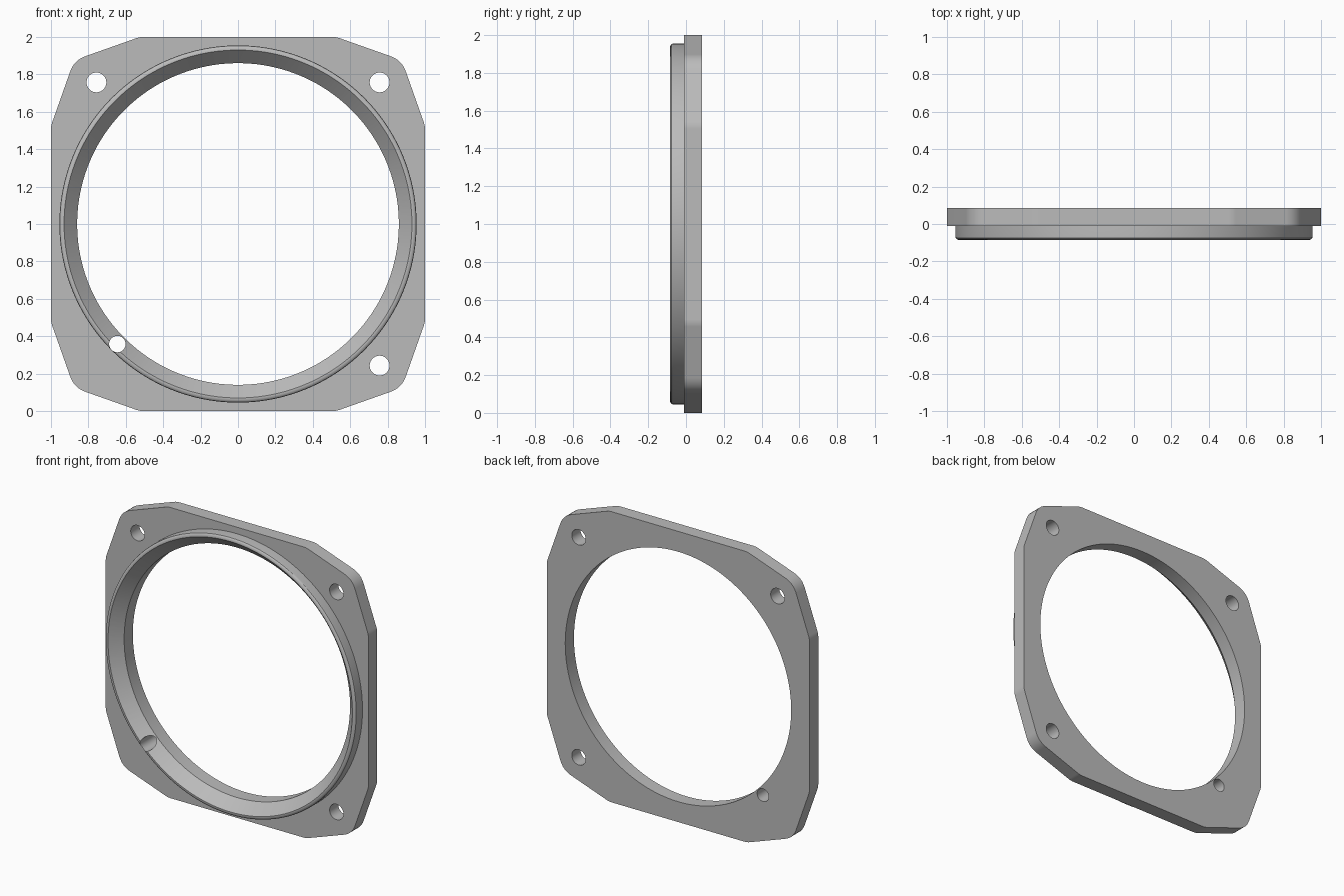
import bpy, bmesh, math
from mathutils import Vector

cube = bpy.data.objects.get("Cube")
if cube:
    bpy.data.objects.remove(cube, do_unlink=True)

FRONT, STEP, BACK = -0.085, -0.01, 0.085
MID_Z = 1.0

grey = bpy.data.materials.new("satin grey")
grey.use_nodes = True
colour = (0.5, 0.5, 0.5, 1)
grey.diffuse_color = colour
grey.node_tree.nodes["Principled BSDF"].inputs["Base Color"].default_value = colour


def finish(bm, name):
    """Turn a bmesh into a grey object centred at mid height."""
    bmesh.ops.recalc_face_normals(bm, faces=bm.faces)
    mesh = bpy.data.meshes.new(name)
    bm.to_mesh(mesh)
    bm.free()
    mesh.materials.append(grey)
    ob = bpy.data.objects.new(name, mesh)
    ob.location.z = MID_Z
    bpy.context.collection.objects.link(ob)
    return ob


def prism(name, outline, y0, y1):
    """Extrude an x-z outline along y."""
    bm = bmesh.new()
    face = bm.faces.new([bm.verts.new((x, y0, z)) for x, z in outline])
    new = bmesh.ops.extrude_face_region(bm, geom=[face])["geom"]
    moved = [v for v in new if isinstance(v, bmesh.types.BMVert)]
    bmesh.ops.translate(bm, verts=moved, vec=(0, y1 - y0, 0))
    return finish(bm, name)


def lathe(name, profile, steps=160):
    """Spin a (radius, y) profile about the y axis into a solid."""
    bm = bmesh.new()
    verts = [bm.verts.new((r, y, 0)) for r, y in profile]
    edges = [bm.edges.new(pair) for pair in zip(verts, verts[1:])]
    bmesh.ops.spin(bm, geom=verts + edges, cent=(0, 0, 0), axis=(0, 1, 0),
                   angle=math.tau, steps=steps)
    bmesh.ops.remove_doubles(bm, verts=bm.verts, dist=1e-5)
    return finish(bm, name)


def rounded(points, trims, steps=6):
    """Round each corner of a closed outline with a short curve."""
    result = []
    for i, p in enumerate(points):
        a = p + (points[i - 1] - p).normalized() * trims[i]
        b = p + (points[(i + 1) % len(points)] - p).normalized() * trims[i]
        for k in range(steps + 1):
            t = k / steps
            result.append(a * (1 - t) ** 2 + p * 2 * t * (1 - t) + b * t * t)
    return result


def combine(target, other, operation):
    mod = target.modifiers.new(operation.title(), "BOOLEAN")
    mod.object, mod.operation, mod.solver = other, operation, "EXACT"
    bpy.context.view_layer.objects.active = target
    bpy.ops.object.modifier_apply(modifier=mod.name)
    bpy.data.objects.remove(other, do_unlink=True)


# Square plate with tapered, rounded corners
quarter = [Vector((1, 0.525)), Vector((0.876, 0.876)), Vector((0.525, 1))]
corners, trims = [], []
for turn in range(4):
    for point, trim in zip(quarter, (0.02, 0.065, 0.02)):
        x, z = point
        for _ in range(turn):
            x, z = -z, x
        corners.append(Vector((x, z)))
        trims.append(trim)
flange = prism("mounting_flange", rounded(corners, trims), STEP, BACK)

# Raised collar with a rounded front edge
collar = lathe("collar", [(0, FRONT), (0.938, FRONT), (0.947, -0.082), (0.953, -0.076),
                          (0.955, -0.068), (0.955, 0.03), (0, 0.03)])
combine(flange, collar, "UNION")

# Central bore, tapered through the collar and straight through the plate
bore = lathe("bore_cutter", [(0, -0.1), (0.944, -0.1), (0.86, STEP), (0.86, 0.2), (0, 0.2)])
combine(flange, bore, "DIFFERENCE")

# Three screw holes and one small pin hole
for x, z, r in ((0.757, 0.757, 0.053), (-0.757, 0.757, 0.053),
                (0.757, -0.757, 0.053), (-0.645, -0.642, 0.044)):
    circle = [(x + r * math.cos(k * math.tau / 40), z + r * math.sin(k * math.tau / 40))
              for k in range(40)]
    combine(flange, prism("hole_cutter", circle, -0.2, 0.2), "DIFFERENCE")

# Smooth curved walls, crisp edges
bpy.ops.object.select_all(action="DESELECT")
flange.select_set(True)
bpy.context.view_layer.objects.active = flange
bpy.ops.object.shade_smooth_by_angle(angle=math.radians(30))
weighted = flange.modifiers.new("Weighted normals", "WEIGHTED_NORMAL")
weighted.keep_sharp = True
